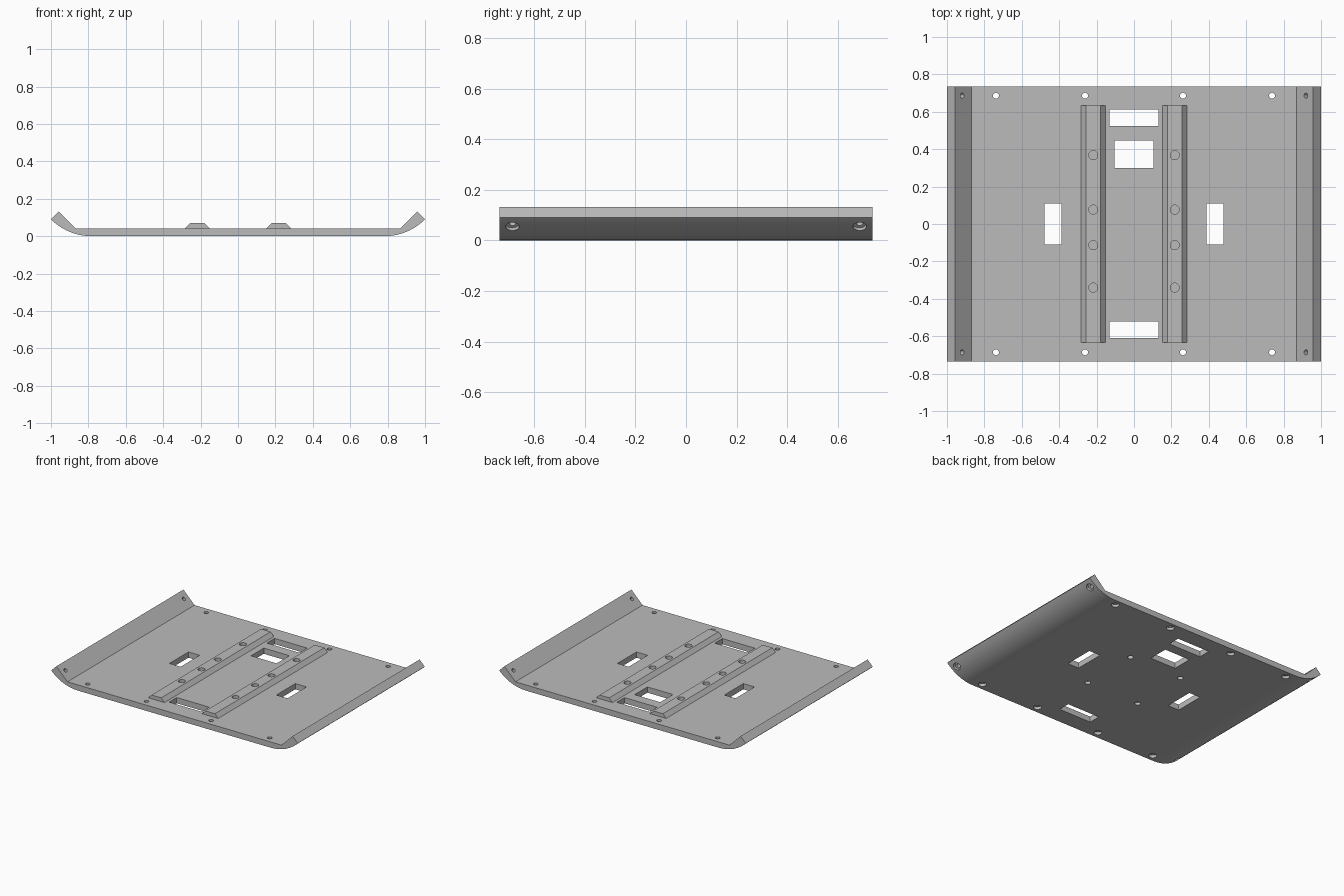
import bpy, bmesh, math
from mathutils import Matrix, Vector

if "Cube" in bpy.data.objects:
    bpy.data.objects.remove(bpy.data.objects["Cube"])

HALF_Y, TOP = 0.736, 0.042

grey = bpy.data.materials.new("metal grey")
grey.diffuse_color = (0.5, 0.5, 0.5, 1)
grey.use_nodes = True
grey.node_tree.nodes["Principled BSDF"].inputs["Base Color"].default_value = grey.diffuse_color


def make_object(name, bm):
    bmesh.ops.recalc_face_normals(bm, faces=bm.faces[:])
    mesh = bpy.data.meshes.new(name)
    bm.to_mesh(mesh)
    bm.free()
    mesh.materials.append(grey)
    obj = bpy.data.objects.new(name, mesh)
    bpy.context.collection.objects.link(obj)
    return obj


def extrude_profile(name, points, y0, y1):
    """Extrude an x-z outline along y."""
    bm = bmesh.new()
    face = bm.faces.new([bm.verts.new((x, y0, z)) for x, z in points])
    out = bmesh.ops.extrude_face_region(bm, geom=[face])
    verts = [g for g in out["geom"] if isinstance(g, bmesh.types.BMVert)]
    bmesh.ops.translate(bm, verts=verts, vec=(0, y1 - y0, 0))
    return make_object(name, bm)


def add_box(bm, x0, x1, y0, y1, z0, z1):
    mat = Matrix.Translation(((x0 + x1) / 2, (y0 + y1) / 2, (z0 + z1) / 2))
    mat = mat @ Matrix.Diagonal((x1 - x0, y1 - y0, z1 - z0, 1))
    bmesh.ops.create_cube(bm, size=1, matrix=mat)


def add_rod(bm, start, end, r):
    a, b = Vector(start), Vector(end)
    rot = (b - a).to_track_quat('Z', 'Y').to_matrix().to_4x4()
    bmesh.ops.create_cone(bm, cap_ends=True, segments=24, radius1=r, radius2=r,
                          depth=(b - a).length,
                          matrix=Matrix.Translation((a + b) / 2) @ rot)


def cut(obj, cutter):
    mod = obj.modifiers.new("cut", 'BOOLEAN')
    mod.operation, mod.solver, mod.object = 'DIFFERENCE', 'EXACT', cutter
    with bpy.context.temp_override(object=obj, active_object=obj):
        bpy.ops.object.modifier_apply(modifier=mod.name)


# Plate with upturned flanges and a rounded underside
R = 0.09 / (1 - math.cos(math.pi / 4))
start_x = 1 - R * math.sin(math.pi / 4)
half = []
for i in range(13):
    a = math.pi / 4 * i / 12
    half.append((start_x + R * math.sin(a), R * (1 - math.cos(a))))
half += [(0.958, 0.132), (0.868, TOP)]
plate = extrude_profile("base_plate", half + [(-x, z) for x, z in reversed(half)],
                        -HALF_Y, HALF_Y)

# Two bevelled rails
rails = []
for side, name in ((-1, "left_rail"), (1, "right_rail")):
    outline = [(0.153, TOP), (0.179, 0.07), (0.257, 0.07), (0.283, TOP)]
    rails.append(extrude_profile(name, [(side * x, z) for x, z in outline],
                                 -0.634, 0.634))

# Through openings: slots, window, bolt holes and flange holes
through = bmesh.new()
for x0, x1, y0, y1 in ((-0.132, 0.132, 0.523, 0.613), (-0.104, 0.104, 0.299, 0.447),
                       (-0.132, 0.132, -0.61, -0.522),
                       (-0.479, -0.388, -0.11, 0.11), (0.388, 0.479, -0.11, 0.11)):
    add_box(through, x0, x1, y0, y1, -0.1, 0.2)
bores = bmesh.new()
for sx in (-1, 1):
    for y in (-0.686, 0.686):
        for x in (0.262, 0.738):
            add_rod(through, (sx * x, y, -0.1), (sx * x, y, 0.2), 0.016)
            add_rod(bores, (sx * x, y, -0.1), (sx * x, y, 0.02), 0.027)
        add_rod(through, (sx * 0.86, y, 0.152), (sx * 1.04, y, -0.028), 0.014)
        add_rod(bores, (sx * 0.943, y, 0.069), (sx * 1.04, y, -0.028), 0.027)
    # Blind sockets under the plate
    for y in (-0.22, 0.22):
        add_rod(bores, (sx * 0.216, y, -0.1), (sx * 0.216, y, 0.02), 0.02)

# Blind holes in the rails
sockets = bmesh.new()
for sx in (-1, 1):
    for y in (0.368, 0.077, -0.113, -0.34):
        add_rod(sockets, (sx * 0.218, y, 0.03), (sx * 0.218, y, 0.2), 0.024)

through = make_object("through_cutter", through)
bores = make_object("bore_cutter", bores)
sockets = make_object("socket_cutter", sockets)
for cutter in (through, bores, sockets):
    cut(plate, cutter)
for rail in rails:
    cut(rail, sockets)
for cutter in (through, bores, sockets):
    bpy.data.objects.remove(cutter)

# Smooth the curved surfaces, keep edges crisp
for obj in [plate] + rails:
    bpy.ops.object.select_all(action='DESELECT')
    obj.select_set(True)
    bpy.context.view_layer.objects.active = obj
    bpy.ops.object.shade_smooth_by_angle(angle=math.radians(30))
